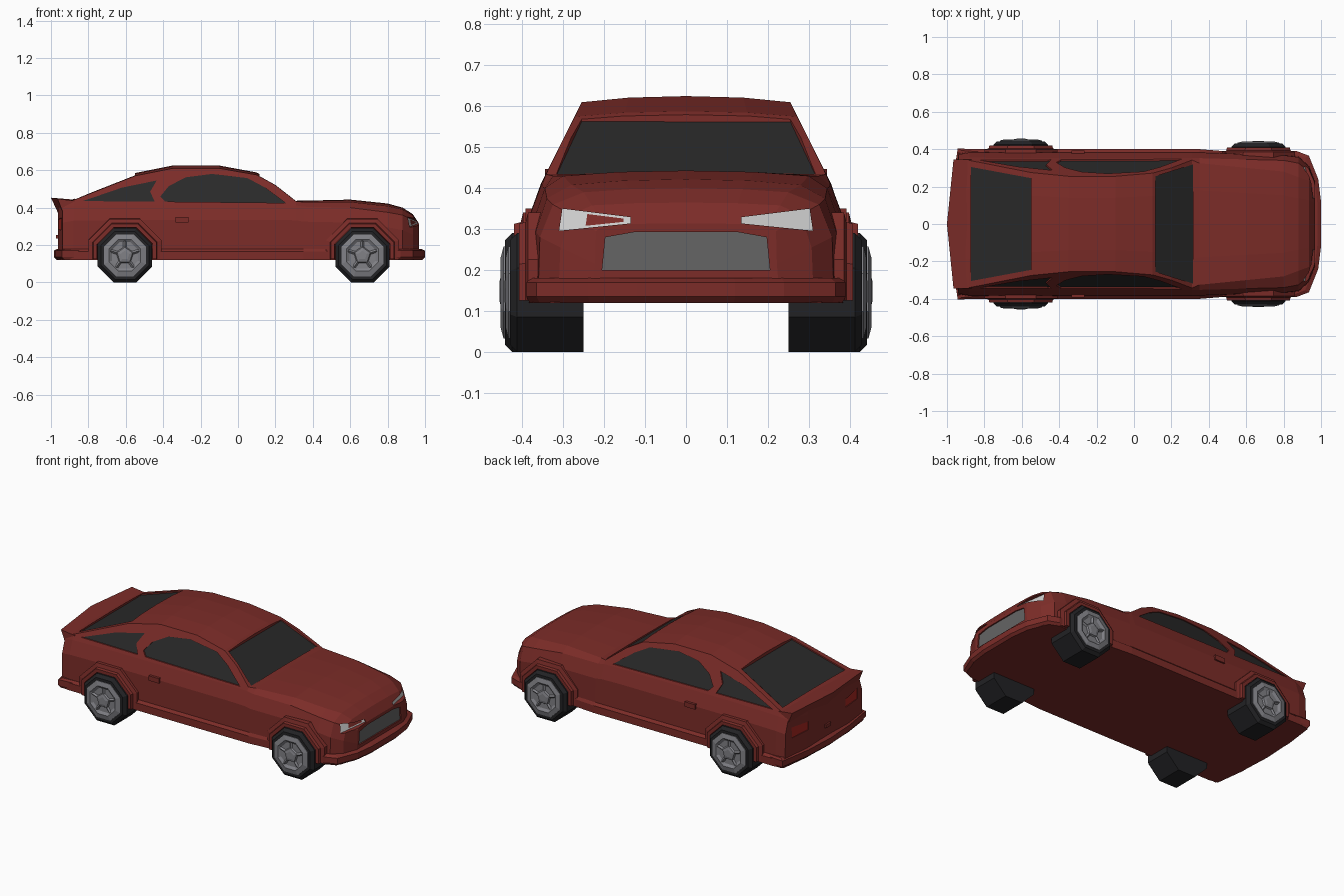
import bpy, bmesh, math
from mathutils import Vector
from mathutils.bvhtree import BVHTree

if "Cube" in bpy.data.objects:
    bpy.data.objects.remove(bpy.data.objects["Cube"])

COLORS = {"paint": (0.2, 0.025, 0.021), "glass": (0.022, 0.022, 0.022), "rubber": (0.016, 0.016, 0.018),
          "metal": (0.22, 0.22, 0.24), "grille": (0.13, 0.13, 0.13), "lamp": (0.6, 0.6, 0.6),
          "tail": (0.4, 0.02, 0.015)}
MATS = {}
for key, c in COLORS.items():
    MATS[key] = bpy.data.materials.new(key)
    MATS[key].diffuse_color = (*c, 1)


def loft(name, rings, mat):
    """Closed flat-shaded solid through rings of equal point count."""
    bm = bmesh.new()
    vs = [[bm.verts.new(p) for p in r] for r in rings]
    n = len(vs[0])
    for a, b in zip(vs, vs[1:]):
        for i in range(n):
            j = (i + 1) % n
            bm.faces.new((a[i], a[j], b[j], b[i]))
    bm.faces.new(vs[0])
    bm.faces.new(vs[-1])
    bmesh.ops.recalc_face_normals(bm, faces=bm.faces)
    me = bpy.data.meshes.new(name)
    bm.to_mesh(me)
    bm.free()
    ob = bpy.data.objects.new(name, me)
    bpy.context.collection.objects.link(ob)
    me.materials.append(MATS[mat])
    return ob


def mirrored(half):
    """Close a half outline that begins and ends on y = 0."""
    return half + [(x, -y, z) for x, y, z in reversed(half) if y > 1e-6]


# Body shell: x, skirt y, side y, belt y/z, roof or bonnet edge y/z, centre z
stations = [
    (-.962, .20, .20, .19, .38, .18, .42, .43),
    (-.938, .39, .375, .345, .40, .33, .43, .44),
    (-.88, .40, .385, .355, .41, .34, .44, .445),
    (-.55, .40, .385, .352, .415, .275, .57, .585),
    (-.35, .40, .385, .352, .415, .255, .61, .625),
    (-.10, .40, .385, .352, .415, .255, .61, .625),
    (.10, .40, .385, .352, .415, .272, .575, .588),
    (.20, .40, .385, .352, .415, .30, .52, .532),
    (.31, .40, .385, .352, .412, .342, .434, .438),
    (.35, .40, .385, .352, .405, .325, .43, .437),
    (.60, .38, .376, .345, .40, .30, .43, .443),
    (.80, .385, .37, .34, .375, .28, .408, .422),
    (.88, .375, .36, .325, .36, .25, .39, .4),
    (.935, .33, .31, .28, .335, .23, .358, .365),
    (.968, .225, .225, .22, .295, .2, .31, .314),
]
rings = []
for x, ws, wb, yf, zf, yg, zg, zh in stations:
    half = [(0, .12), (ws, .12), (ws, .165), (wb, .18), (wb - .003, zf - .08), (yf, zf),
            (yg, zg), (yg * .55, zg + (zh - zg) * .75), (0, zh)]
    rings.append(mirrored([(x, y, z) for y, z in half]))
body = loft("body", rings, "paint")
tree = BVHTree.FromObject(body, bpy.context.evaluated_depsgraph_get())
cutters = []


def panel(name, pts, ray, mat, depth=.01):
    """Project an outline on the body along a ray, recess it and fill the recess."""
    d = Vector(ray)
    base = []
    for p in pts:
        hit = tree.ray_cast(Vector(p) - d * 3, d)[0]
        base.append(hit + d * depth)
    cut = loft("cutter_" + name, [base, [p - d * .06 for p in base]], mat)
    cut.hide_render = True
    cutters.append(cut)
    loft(name, [[p + d * .003 for p in base], [p - d * .002 for p in base]], mat)


# Windscreen and rear window
panel("windscreen", [(.115, -.255, 0), (.315, -.318, 0), (.315, .318, 0), (.115, .255, 0)],
      (0, 0, -1), "glass", .008)
panel("rear_window", [(-.55, -.245, 0), (-.872, -.305, 0), (-.872, .305, 0), (-.55, .245, 0)],
      (0, 0, -1), "glass")

# Paired windows and lamps
door = [(-.39, .432), (-.415, .46), (-.37, .515), (-.28, .562), (-.14, .58), (.05, .558), (.14, .51), (.255, .425)]
quarter = [(-.83, .435), (-.62, .507), (-.435, .545), (-.47, .485), (-.445, .432)]
head = [(.31, .296), (.302, .35), (.135, .329), (.135, .314)]
tail = [(.18, .285), (.18, .335), (.32, .345), (.32, .28)]
for s, side in ((1, "left"), (-1, "right")):
    panel("door_window_" + side, [(x, 0, z) for x, z in door], (0, -s, 0), "glass")
    panel("quarter_window_" + side, [(x, 0, z) for x, z in quarter], (0, -s, 0), "glass")
    panel("headlight_" + side, [(0, s * y, z) for y, z in head], (-1, 0, 0), "lamp", .008)
    panel("tail_light_" + side, [(0, s * y, z) for y, z in tail], (1, 0, 0), "tail", .005)

# Grille
grille = [(.205, .2), (.197, .28), (.125, .293), (-.125, .293), (-.197, .28), (-.205, .2)]
panel("grille", [(0, y, z) for y, z in grille], (-1, 0, 0), "grille", .01)

# Cut the recesses
bpy.context.view_layer.objects.active = body
for cut in cutters:
    mod = body.modifiers.new("recess", "BOOLEAN")
    mod.operation = "DIFFERENCE"
    mod.solver = "EXACT"
    mod.object = cut
    bpy.ops.object.modifier_apply(modifier=mod.name)
    bpy.data.objects.remove(cut)

# Bumper lips
front = [(.8, 0), (.8, .388), (.87, .39), (.935, .365), (.985, .24), (1.0, .12), (1.0, 0)]
rear = [(-.85, 0), (-.85, .398), (-.942, .405), (-.975, .2), (-.985, 0)]
for name, outline in (("front_bumper", front), ("rear_bumper", rear)):
    loft(name, [mirrored([(x - dx * math.copysign(1, x), y * k, z) for x, y in outline])
                for z, dx, k in ((.12, .015, .98), (.135, 0, 1), (.17, 0, 1), (.18, .02, .97))], "paint")

# Spoiler
side_y = .345
ends = [(-.87, .436), (-.965, .447), (-.93, .36)]
mid = [(-.88, .443), (-1.0, .453), (-.957, .36)]
loft("spoiler", [[(x, y, z) for x, z in prof]
                 for y, prof in ((-side_y, ends), (0, mid), (side_y, ends))], "paint")

# Boot latch
loft("boot_latch", [[(x, y, z) for y, z in ((-.025, .235), (.025, .235), (.025, .255), (-.025, .255))]
                    for x in (-.95, -.972)], "paint")


def polygon(cx, ap, y, n=8):
    r = ap / math.cos(math.pi / n)
    return [(cx + r * math.sin((i + .5) * 2 * math.pi / n), y,
             .145 - r * math.cos((i + .5) * 2 * math.pi / n)) for i in range(n)]


t = math.tan(math.pi / 8)
for s, side in ((1, "left"), (-1, "right")):
    # Door handle
    loft("door_handle_" + side, [[(x, s * y, z) for x, z in ((-.335, .32), (-.265, .32), (-.265, .35), (-.335, .35))]
                                 for y in (.37, .392)], "paint")
    for end, cx, dy in (("rear", -.605, 0), ("front", .665, -.012)):
        tag = f"{end}_{side}"
        # Tyre, rim, spokes and hub
        loft("tyre_" + tag, [polygon(cx, a, s * (y + dy)) for a, y in
                             ((.145, .262), (.145, .425), (.128, .442), (.112, .442), (.11, .43))], "rubber")
        loft("rim_" + tag, [polygon(cx, a, s * (y + dy)) for a, y in
                            ((.112, .42), (.112, .446), (.085, .453), (.07, .443))], "metal")
        loft("hub_" + tag, [polygon(cx, a, s * (y + dy), 5) for a, y in
                            ((.045, .435), (.035, .452), (.02, .456))], "metal")
        for k in range(5):
            a = math.pi / 2 + k * 2 * math.pi / 5
            u, v = Vector((math.cos(a), 0, math.sin(a))), Vector((-math.sin(a), 0, math.cos(a)))
            c = Vector((cx, s * dy, .145))
            loft(f"spoke_{k}_{tag}", [[c + u * r + v * w + Vector((0, s * y, 0))
                                       for w, y in ((-.014, .438), (.014, .438), (0, .452))]
                                      for r in (.02, .08)], "metal")
        # Wheel arch
        section = ((.197, .35), (.195, .398), (.172, .404), (.168, .42), (.148, .42), (.146, .35))
        shape = [lambda p: (-p, .125), lambda p: (-p, .145 + p * t), lambda p: (-p * t, .145 + p),
                 lambda p: (p * t, .145 + p), lambda p: (p, .145 + p * t), lambda p: (p, .125)]
        loft("wheel_arch_" + tag, [[(cx + f(p)[0], s * (y + dy), f(p)[1]) for p, y in section]
                                   for f in shape], "paint")

for m in bpy.data.materials:
    if m.users and not m.is_grease_pencil:
        m.use_nodes = True
        m.node_tree.nodes["Principled BSDF"].inputs["Base Color"].default_value = m.diffuse_color
